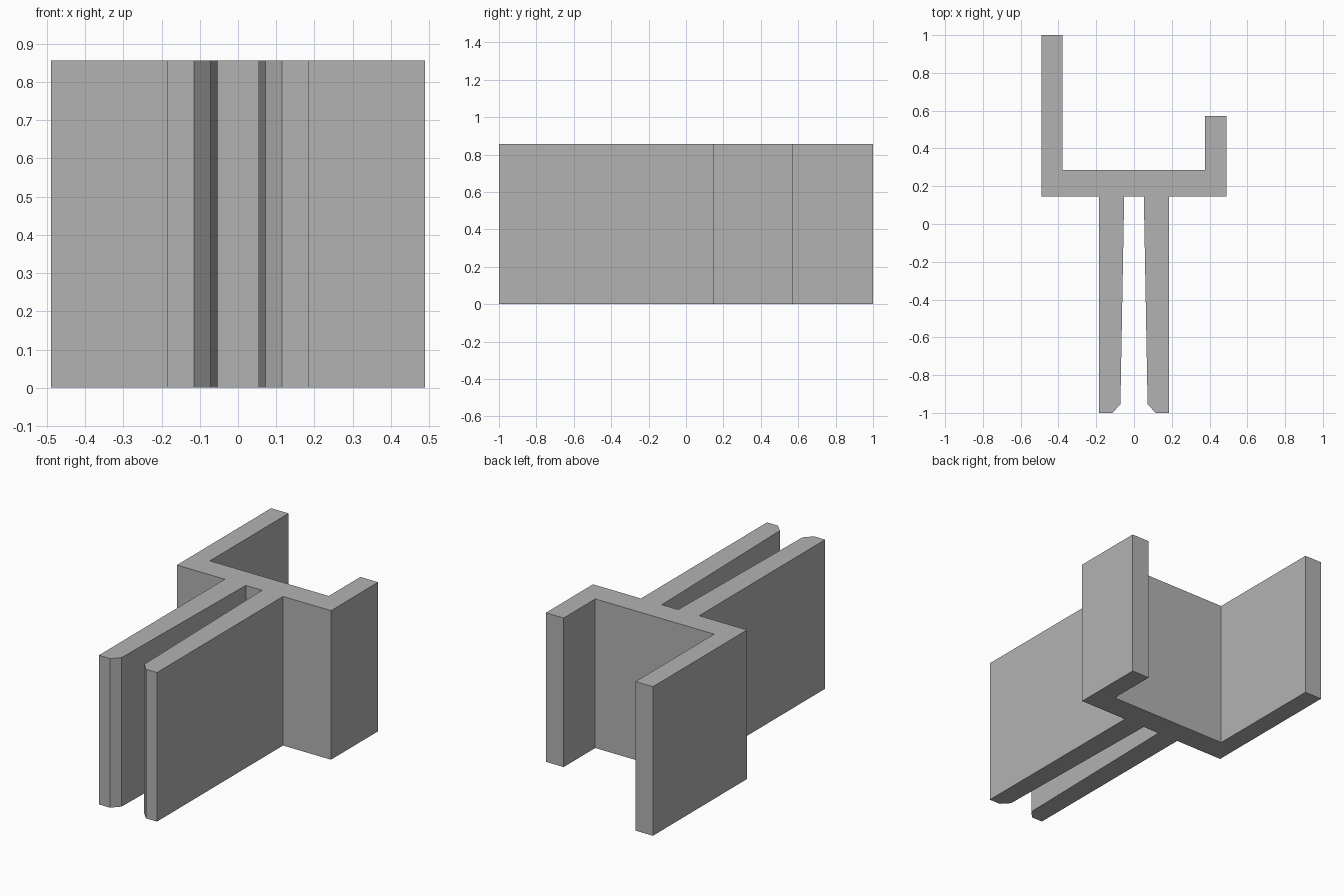
import bpy
import bmesh

cube = bpy.data.objects.get("Cube")
if cube:
    bpy.data.objects.remove(cube, do_unlink=True)

HEIGHT = 0.857
HALF = 0.49          # half width of the channel
WEB_FRONT, WEB_BACK = 0.145, 0.286

grey = bpy.data.materials.new("plain_grey")
grey.use_nodes = True
colour = (0.45, 0.45, 0.45, 1)
grey.diffuse_color = colour
grey.node_tree.nodes["Principled BSDF"].inputs["Base Color"].default_value = colour


def extrude_profile(name, points, height):
    """Extrude a closed outline in the xy plane up to the given height."""
    bm = bmesh.new()
    base = bm.faces.new([bm.verts.new((x, y, 0)) for x, y in points])
    result = bmesh.ops.extrude_face_region(bm, geom=[base], use_keep_orig=True)
    top = [v for v in result["geom"] if isinstance(v, bmesh.types.BMVert)]
    bmesh.ops.translate(bm, verts=top, vec=(0, 0, height))
    bmesh.ops.recalc_face_normals(bm, faces=bm.faces)
    mesh = bpy.data.meshes.new(name)
    bm.to_mesh(mesh)
    bm.free()
    mesh.materials.append(grey)
    obj = bpy.data.objects.new(name, mesh)
    bpy.context.collection.objects.link(obj)
    return obj


# Gripping leg: tapered inner side and chamfered tip, from slot root to outer root
leg = [(0.052, WEB_FRONT), (0.072, -0.955), (0.115, -1), (0.185, -1), (0.185, WEB_FRONT)]
mirrored_leg = [(-x, y) for x, y in reversed(leg)]

# Channel with a short left arm and a long right arm
channel = [
    (HALF, WEB_FRONT), (HALF, 0.573), (0.377, 0.573), (0.377, WEB_BACK),
    (-0.379, WEB_BACK), (-0.379, 1), (-HALF, 1), (-HALF, WEB_FRONT),
]

extrude_profile("extruded_edge_clip", mirrored_leg + leg + channel, HEIGHT)
